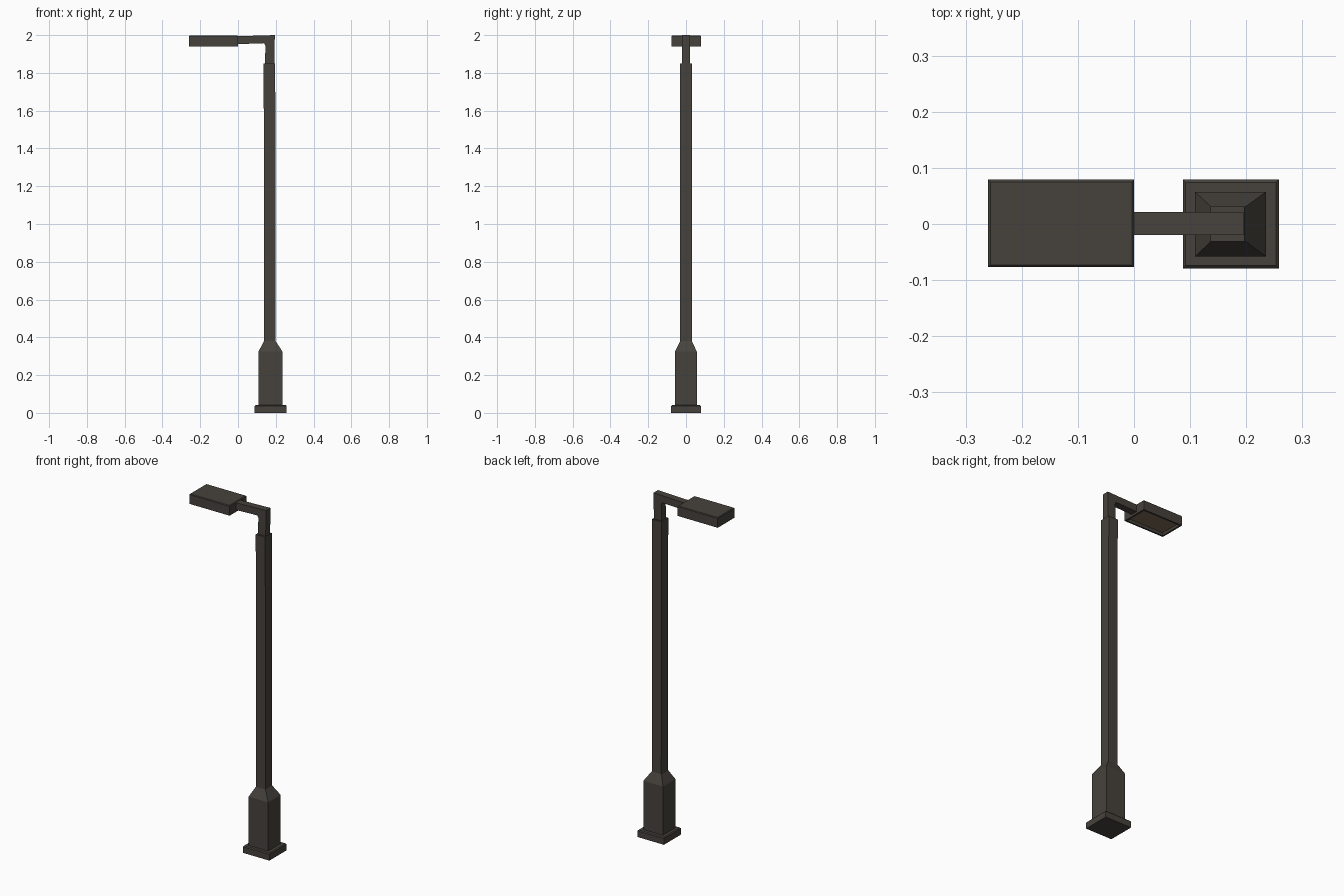
import bpy, bmesh

if "Cube" in bpy.data.objects:
    bpy.data.objects.remove(bpy.data.objects["Cube"])


def material(name, rgb):
    m = bpy.data.materials.new(name)
    m.diffuse_color = (*rgb, 1)
    m.use_nodes = True
    m.node_tree.nodes["Principled BSDF"].inputs["Base Color"].default_value = m.diffuse_color
    return m


METAL = material("dark bronze metal", (0.062, 0.055, 0.046))
LENS = material("warm tan lens", (0.20, 0.145, 0.10))


def finish(name, bm, mats=(METAL,)):
    bmesh.ops.recalc_face_normals(bm, faces=bm.faces[:])
    me = bpy.data.meshes.new(name)
    bm.to_mesh(me)
    bm.free()
    for m in mats:
        me.materials.append(m)
    ob = bpy.data.objects.new(name, me)
    bpy.context.collection.objects.link(ob)
    return ob


def stack(bm, sections):
    """Loft rectangles given as (x0, x1, y0, y1, z) from bottom to top."""
    rings = [[bm.verts.new(p) for p in ((a, c, z), (b, c, z), (b, d, z), (a, d, z))]
             for a, b, c, d, z in sections]
    bottom = bm.faces.new(rings[0])
    bm.faces.new(rings[-1])
    for lo, hi in zip(rings, rings[1:]):
        for i in range(4):
            j = (i + 1) % 4
            bm.faces.new((lo[i], lo[j], hi[j], hi[i]))
    return bottom


def tower(name, sections):
    bm = bmesh.new()
    stack(bm, sections)
    return finish(name, bm)


# Foot plate with a slightly bevelled top edge
tower("foot_plate", [(0.087, 0.258, -0.079, 0.079, 0),
                     (0.087, 0.258, -0.079, 0.079, 0.036),
                     (0.092, 0.253, -0.074, 0.074, 0.041)])

# Pedestal box with sloping shoulders
tower("pedestal", [(0.109, 0.235, -0.058, 0.057, 0.04),
                   (0.109, 0.235, -0.058, 0.057, 0.325),
                   (0.137, 0.199, -0.031, 0.031, 0.38)])

# Square shaft
tower("shaft", [(0.138, 0.199, -0.031, 0.031, 0.375),
                (0.136, 0.197, -0.031, 0.031, 1.85)])

# Elbow neck and horizontal arm, an L profile extruded sideways
profile = [(0.143, 1.84), (0.192, 1.84), (0.195, 2.0), (-0.01, 1.994),
           (-0.01, 1.952), (0.138, 1.957), (0.145, 1.945)]
bm = bmesh.new()
face = bm.faces.new([bm.verts.new((x, -0.02, z)) for x, z in profile])
ext = bmesh.ops.extrude_face_region(bm, geom=[face])
for v in ext["geom"]:
    if isinstance(v, bmesh.types.BMVert):
        v.co.y = 0.021
finish("neck_and_arm", bm)

# Lamp head with a recessed lens underneath
bm = bmesh.new()
bottom = stack(bm, [(-0.26, 0.0, -0.077, 0.079, 1.94),
                    (-0.26, 0.0, -0.077, 0.079, 1.994),
                    (-0.256, -0.004, -0.073, 0.075, 1.998)])
bmesh.ops.recalc_face_normals(bm, faces=bm.faces[:])
bmesh.ops.inset_region(bm, faces=[bottom], thickness=0.014)
bmesh.ops.inset_region(bm, faces=[bottom], thickness=0.003, depth=-0.015)
bottom.material_index = 1
finish("lamp_head", bm, (METAL, LENS))
